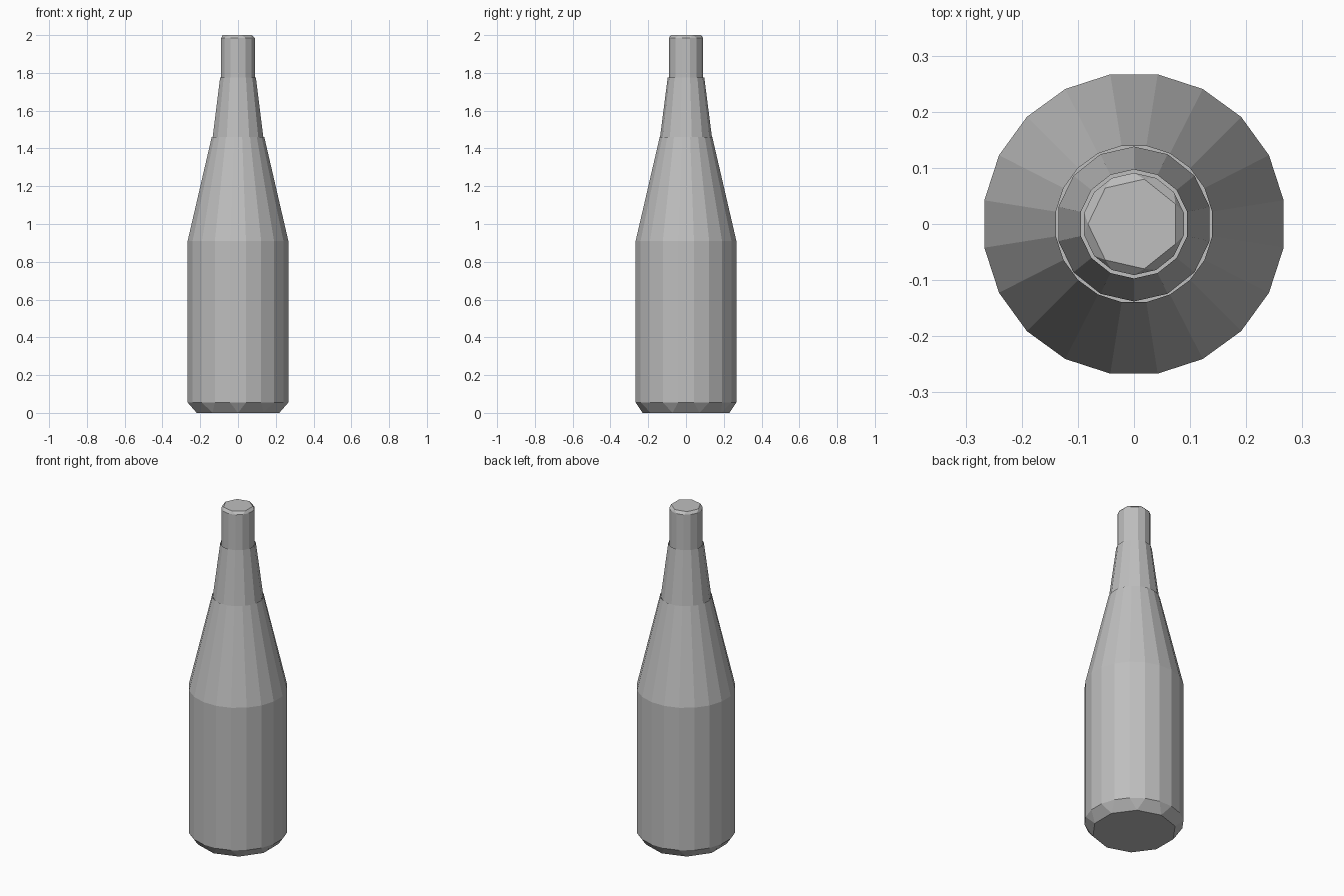
import bpy
import bmesh
from math import cos, sin, tau

cube = bpy.data.objects.get("Cube")
if cube:
    bpy.data.objects.remove(cube, do_unlink=True)

glass = bpy.data.materials.new("plain_grey")
glass.use_nodes = True
grey = (0.52, 0.52, 0.52, 1)
glass.diffuse_color = grey
glass.node_tree.nodes["Principled BSDF"].inputs["Base Color"].default_value = grey


def faceted_part(name, rings, open_heights):
    """Convex shell around rings of (radius, height, sides), left open at given heights."""
    bm = bmesh.new()
    for radius, height, sides in rings:
        for i in range(sides):
            a = tau * (i + 0.5) / sides
            bm.verts.new((radius * cos(a), radius * sin(a), height))
    bmesh.ops.convex_hull(bm, input=bm.verts[:])
    bmesh.ops.dissolve_limit(bm, angle_limit=0.01, verts=bm.verts[:], edges=bm.edges[:])
    bmesh.ops.recalc_face_normals(bm, faces=bm.faces[:])
    # Remove the hidden discs where the parts meet
    hidden = [f for f in bm.faces
              if any(all(abs(v.co.z - h) < 0.001 for v in f.verts) for h in open_heights)]
    bmesh.ops.delete(bm, geom=hidden, context="FACES")
    mesh = bpy.data.meshes.new(name)
    bm.to_mesh(mesh)
    bm.free()
    mesh.materials.append(glass)
    obj = bpy.data.objects.new(name, mesh)
    bpy.context.collection.objects.link(obj)
    return obj


# Body with chamfered base and tapering shoulder
faceted_part("bottle_body",
             [(0.23, 0, 10), (0.27, 0.055, 20), (0.27, 0.91, 20), (0.141, 1.46, 20)],
             [1.46])

# Tapering neck, seated slightly inside the shoulder
faceted_part("bottle_neck", [(0.138, 1.455, 14), (0.097, 1.775, 14)], [1.455, 1.775])

# Mouth with a softly chamfered, closed top
faceted_part("bottle_mouth",
             [(0.091, 1.765, 14), (0.091, 1.985, 14), (0.082, 2.0, 7)],
             [1.765])
